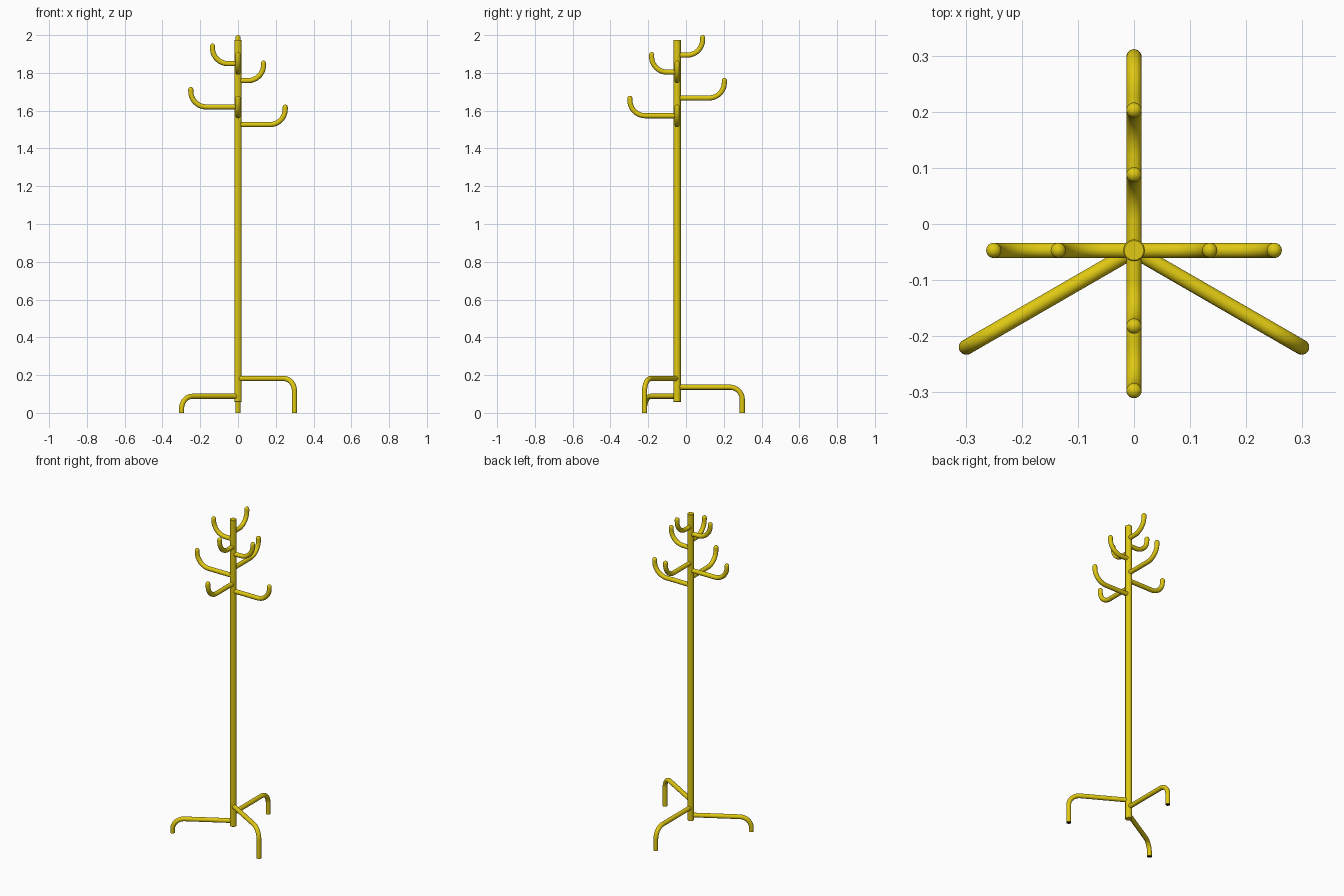
import bpy, bmesh, math
from mathutils import Vector

if "Cube" in bpy.data.objects:
    bpy.data.objects.remove(bpy.data.objects["Cube"])

POLE_Y = -0.047
TUBE_R = 0.0135
SIDES = 24


def material(name, rgb):
    m = bpy.data.materials.new(name)
    m.diffuse_color = (*rgb, 1)
    m.use_nodes = True
    m.node_tree.nodes["Principled BSDF"].inputs["Base Color"].default_value = m.diffuse_color
    return m


yellow = material("yellow_paint", (0.74, 0.58, 0.006))
black = material("black_rubber", (0.006, 0.006, 0.006))


def sweep(name, stations, angle, end_mat=None):
    """Tube along stations (distance, height, tangent pitch, radius) in a vertical plane."""
    bm = bmesh.new()
    out = Vector((math.cos(angle), math.sin(angle), 0))
    side = Vector((-math.sin(angle), math.cos(angle), 0))
    up = Vector((0, 0, 1))
    rings = []
    for d, z, pitch, r in stations:
        normal = up * math.cos(pitch) - out * math.sin(pitch)
        centre = Vector((0, POLE_Y, 0)) + out * d + up * z
        rings.append([bm.verts.new(centre + r * (side * math.cos(t) + normal * math.sin(t)))
                      for t in (2 * math.pi * i / SIDES for i in range(SIDES))])
    for a, b in zip(rings, rings[1:]):
        for i in range(SIDES):
            j = (i + 1) % SIDES
            bm.faces.new((a[i], a[j], b[j], b[i]))
    bm.faces.new(rings[0])
    end = bm.faces.new(rings[-1])
    if end_mat:
        end.material_index = 1
    bmesh.ops.recalc_face_normals(bm, faces=bm.faces)
    me = bpy.data.meshes.new(name)
    bm.to_mesh(me)
    bm.free()
    me.materials.append(yellow)
    if end_mat:
        me.materials.append(end_mat)
    ob = bpy.data.objects.new(name, me)
    bpy.context.collection.objects.link(ob)
    bpy.ops.object.select_all(action='DESELECT')
    ob.select_set(True)
    bpy.context.view_layer.objects.active = ob
    bpy.ops.object.shade_smooth_by_angle(angle=math.radians(40))
    return ob


def bend(reach, z, radius, sign, steps=12):
    """Horizontal run from the pole, then a quarter bend up (+1) or down (-1)."""
    pts = [(0.0, z, 0.0, TUBE_R)]
    for i in range(steps + 1):
        a = math.pi / 2 * i / steps
        pts.append((reach - radius + radius * math.sin(a),
                    z + sign * radius * (1 - math.cos(a)), sign * a, TUBE_R))
    return pts


# upright pole with slightly eased ends
R = 0.0195
UP = math.pi / 2
sweep("pole", [(0, 0.057, UP, R - 0.002), (0, 0.059, UP, R),
               (0, 1.973, UP, R), (0, 1.975, UP, R - 0.002)], 0)

# three legs at stepped heights, with dark foot ends
for name, deg, z in (("left_leg", 210, 0.088), ("back_leg", 90, 0.136), ("right_leg", -30, 0.182)):
    path = bend(0.345, z, 0.066, -1) + [(0.345, 0.0, -UP, TUBE_R)]
    sweep(name, path, math.radians(deg), black)

# two tiers of four hooks spiralling down the pole, with rounded tips
for tier, reach, top in (("upper", 0.135, 1.894), ("lower", 0.25, 1.667)):
    for k, direction in enumerate(("back", "left", "front", "right")):
        z = top - k * (0.045 if tier == "upper" else 0.047)
        path = bend(reach, z, 0.082, 1)
        for i in range(6):
            a = math.radians(85) * i / 5
            path.append((reach, z + 0.0925 + TUBE_R * math.sin(a), UP, TUBE_R * math.cos(a)))
        sweep(f"{tier}_{direction}_hook", path, math.radians(90 + 90 * k))
